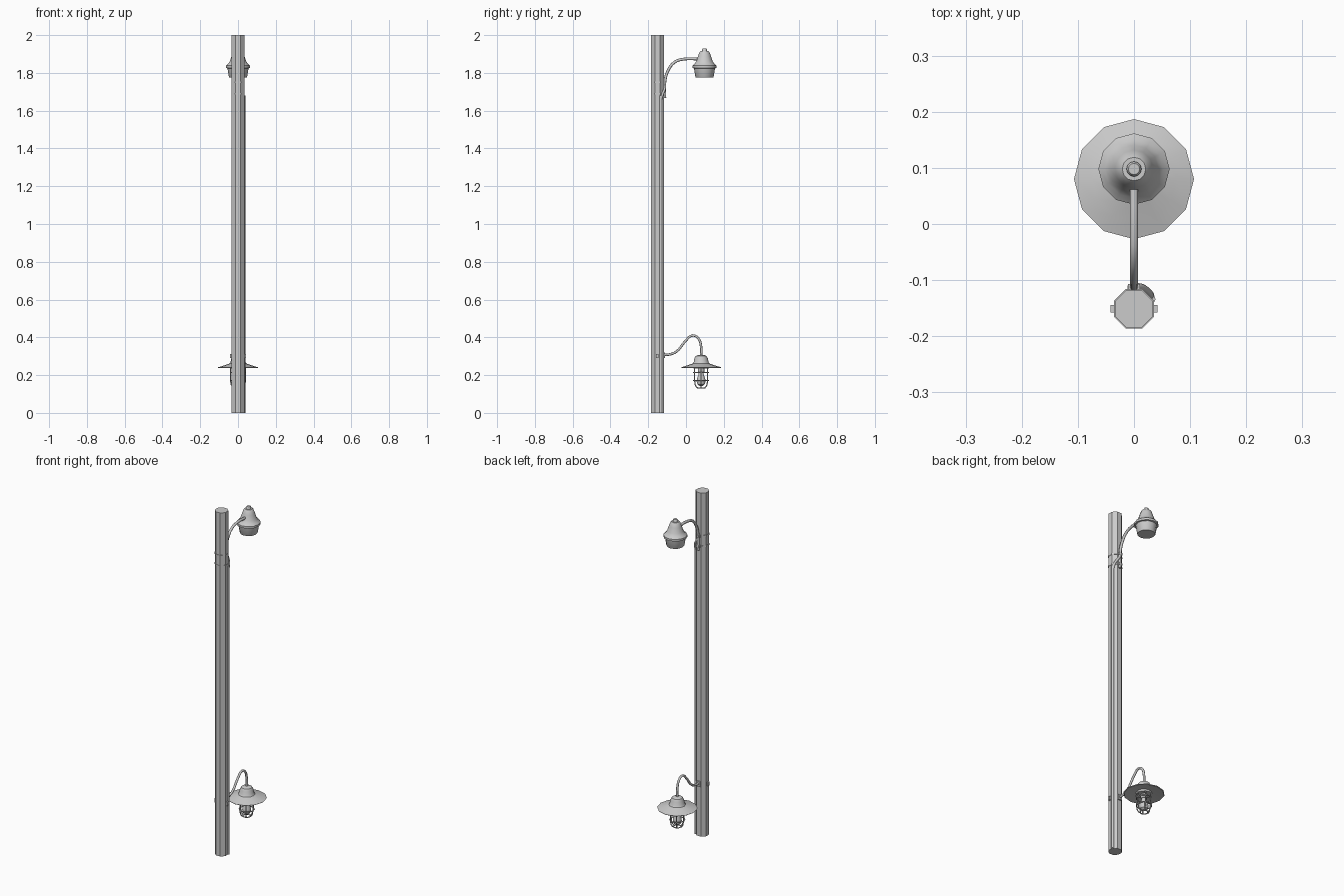
import bpy, math
from mathutils import Vector

if "Cube" in bpy.data.objects:
    bpy.data.objects.remove(bpy.data.objects["Cube"])

PY = -0.151          # pole axis y
UY, LY = 0.098, 0.08  # upper and lower lamp axis y


def finish(name, me, smooth=True, angle=35):
    ob = bpy.data.objects.new(name, me)
    bpy.context.collection.objects.link(ob)
    if smooth:
        bpy.ops.object.select_all(action='DESELECT')
        ob.select_set(True)
        bpy.context.view_layer.objects.active = ob
        bpy.ops.object.shade_smooth_by_angle(angle=math.radians(angle))
    return ob


def lathe(name, prof, y, n=12, phase=0.0, caps=(True, True), smooth=True, x=0):
    """Revolve (radius, z) points, listed bottom to top."""
    verts, faces = [], []
    for r, z in prof:
        for i in range(n):
            a = 2 * math.pi * i / n + phase
            verts.append((x + r * math.cos(a), y + r * math.sin(a), z))
    for k in range(len(prof) - 1):
        for i in range(n):
            j = (i + 1) % n
            faces.append((k*n + i, k*n + j, (k+1)*n + j, (k+1)*n + i))
    if caps[0]:
        faces.append(tuple(reversed(range(n))))
    if caps[1]:
        faces.append(tuple(range((len(prof)-1)*n, len(prof)*n)))
    me = bpy.data.meshes.new(name)
    me.from_pydata(verts, [], faces)
    return finish(name, me, smooth)


def tube(name, pts, r, curved=True, cyclic=False, res=4):
    """Round tube along a path."""
    cu = bpy.data.curves.new(name, 'CURVE')
    cu.dimensions = '3D'
    cu.bevel_depth, cu.bevel_resolution = r, 2
    cu.use_fill_caps = True
    cu.resolution_u = res
    if curved:
        sp = cu.splines.new('BEZIER')
        sp.bezier_points.add(len(pts) - 1)
        for b, p in zip(sp.bezier_points, pts):
            b.co = p
            b.handle_left_type = b.handle_right_type = 'AUTO'
    else:
        sp = cu.splines.new('POLY')
        sp.points.add(len(pts) - 1)
        for b, p in zip(sp.points, pts):
            b.co = (*p, 1)
    sp.use_cyclic_u = cyclic
    tmp = bpy.data.objects.new(name + "_path", cu)
    bpy.context.collection.objects.link(tmp)
    dg = bpy.context.evaluated_depsgraph_get()
    me = bpy.data.meshes.new_from_object(tmp.evaluated_get(dg))
    bpy.data.objects.remove(tmp)
    return finish(name, me, True, 50)


def ring(name, R, y, z, r):
    return tube(name, [(R*math.cos(a*math.pi/6), y + R*math.sin(a*math.pi/6), z)
                       for a in range(12)], r, False, True)


def box(name, c, s):
    bpy.ops.mesh.primitive_cube_add(size=1, location=c)
    ob = bpy.context.object
    ob.name, ob.scale = name, s


# octagonal pole and its straps
P8 = math.pi / 8
lathe("pole", [(0.0362, 0), (0.0362, 2.0)], PY, 8, P8, smooth=False)
for i, z in enumerate((1.69, 1.75)):
    lathe(f"strap_{i}", [(0.036, z-0.004), (0.0385, z-0.004), (0.0385, z+0.004), (0.036, z+0.004)],
          PY, 8, P8, (False, False), False)
    box(f"strap_buckle_{i}", (0, PY+0.039, z), (0.022, 0.01, 0.014))

# cable running down the pole from the upper arm
tube("cable", [(0.0, -0.112, 1.735), (0.014, -0.113, 1.715), (0.027, -0.123, 1.69),
               (0.031, -0.134, 1.65), (0.031, -0.134, 1.60)], 0.0065)
tube("cable_conduit", [(0.031, -0.134, 1.68), (0.031, -0.134, 0.0)], 0.0075, False)

# upper arm
tube("upper_arm", [(0, -0.112, 1.668), (0, -0.112, 1.75), (0, -0.096, 1.81),
                   (0, -0.06, 1.857), (0, -0.01, 1.873), (0, 0.075, 1.873)], 0.0075)

# upper lamp: bowl, hood and light sensor
lathe("upper_bowl", [(0.046, 1.775), (0.048, 1.778), (0.056, 1.826)], UY)
lathe("upper_hood", [(0.056, 1.824), (0.0635, 1.826), (0.0635, 1.838), (0.052, 1.848),
                     (0.043, 1.862), (0.034, 1.89), (0.027, 1.908), (0.021, 1.915)], UY)
lathe("upper_sensor", [(0.0135, 1.91), (0.0135, 1.924), (0.010, 1.929)], UY)

# lower arm with bolted wall plate
tube("lower_arm", [(0, PY+0.03, 0.308), (0, -0.09, 0.309), (0, -0.05, 0.325),
                   (0, -0.005, 0.378), (0, 0.035, 0.410), (0, 0.065, 0.395),
                   (0, 0.08, 0.35), (0, 0.08, 0.30)], 0.0065)
box("lower_arm_plate", (0, PY+0.037, 0.306), (0.024, 0.008, 0.03))
for s in (-1, 1):
    box(f"pole_bolt_{s}", (s*0.037, PY, 0.302), (0.01, 0.013, 0.022))

# lower lamp: wide shade, open below
lathe("lower_shade", [(0.038, 0.247), (0.104, 0.238), (0.107, 0.241), (0.075, 0.251), (0.045, 0.261),
                      (0.039, 0.270), (0.036, 0.288), (0.029, 0.301), (0.015, 0.307)], LY)

# socket, glass jar and bulb
lathe("lower_socket", [(0.017, 0.212), (0.017, 0.246)], LY)
lathe("lower_bulb", [(0.008, 0.143), (0.019, 0.151), (0.024, 0.166), (0.022, 0.18),
                     (0.014, 0.202), (0.012, 0.214)], LY)

# wire cage
lathe("cage_collar", [(0.041, 0.236), (0.041, 0.25)], LY)
for i, (R, z) in enumerate(((0.040, 0.213), (0.040, 0.172), (0.020, 0.132))):
    ring(f"cage_ring_{i}", R, LY, z, 0.003)
for i in range(6):
    a = math.pi * i / 3
    tube(f"cage_bar_{i}", [(R*math.cos(a), LY + R*math.sin(a), z) for R, z in
         ((0.040, 0.24), (0.040, 0.172), (0.036, 0.150), (0.029, 0.138), (0.020, 0.132))],
         0.003, False)
